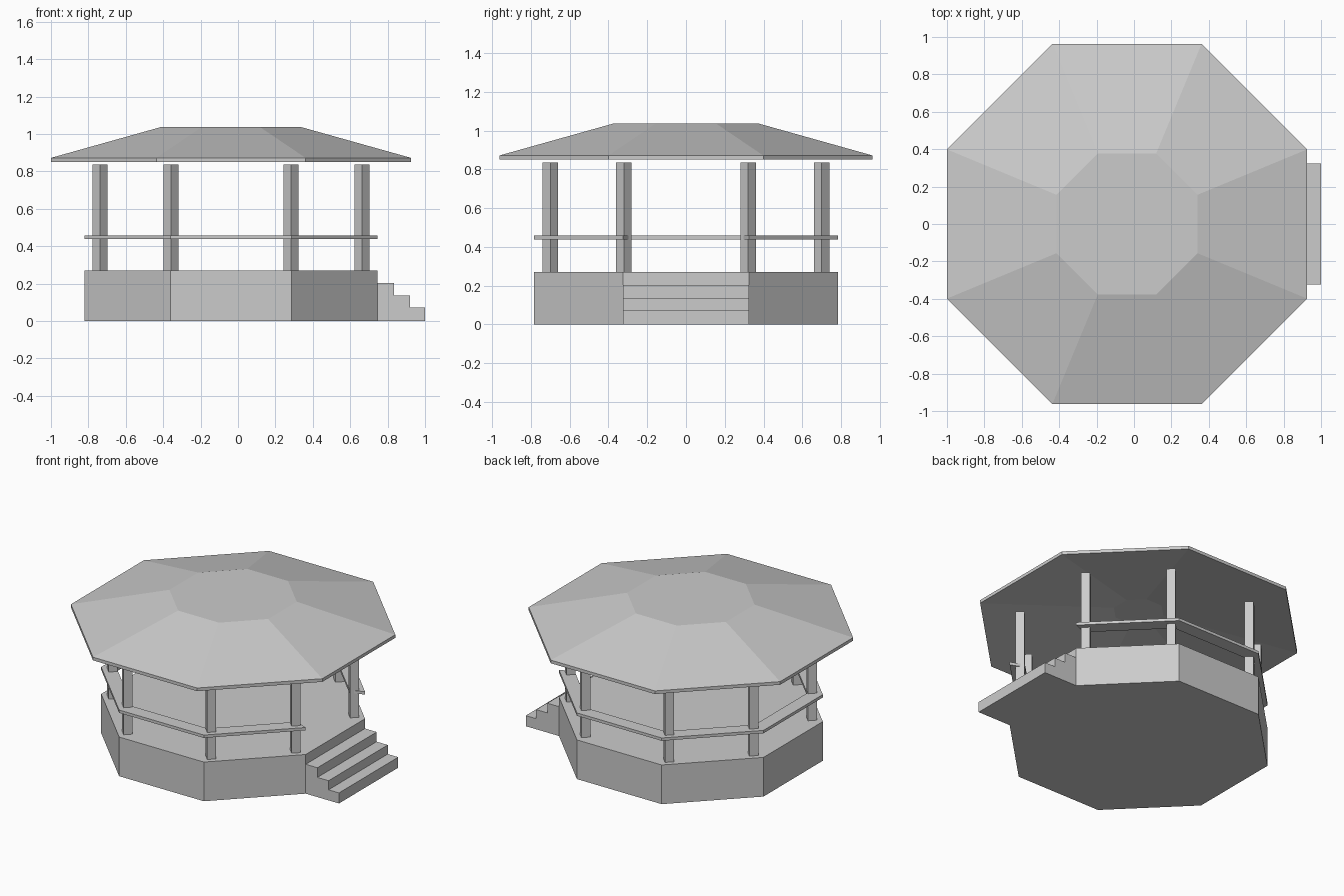
import bpy, bmesh
from math import pi, cos, sin

if "Cube" in bpy.data.objects:
    bpy.data.objects.remove(bpy.data.objects["Cube"])

CX = -0.0375  # centre of the octagonal body


def finish(name, bm):
    bmesh.ops.recalc_face_normals(bm, faces=bm.faces[:])
    me = bpy.data.meshes.new(name)
    bm.to_mesh(me)
    bm.free()
    ob = bpy.data.objects.new(name, me)
    bpy.context.collection.objects.link(ob)
    return ob


def corner(apothem, k):
    a = pi / 8 + k * pi / 4
    r = apothem / cos(pi / 8)
    return CX + r * cos(a), r * sin(a)


def octagon_stack(name, rings):
    """Closed solid from stacked octagons given as (apothem, z)."""
    bm = bmesh.new()
    loops = [[bm.verts.new((*corner(r, k), z)) for k in range(8)] for r, z in rings]
    for lo, hi in zip(loops, loops[1:]):
        for k in range(8):
            n = (k + 1) % 8
            bm.faces.new((lo[k], lo[n], hi[n], hi[k]))
    bm.faces.new(loops[0][::-1])
    bm.faces.new(loops[-1])
    return finish(name, bm)


# Base platform
octagon_stack("platform", [(0.783, 0), (0.783, 0.271)])

# Roof: hollow underside, thin rim, slope, flat top
octagon_stack("roof", [(0.15, 0.97), (0.9625, 0.85), (0.9625, 0.872), (0.3775, 1.036)])

# Handrail around seven sides, open at the steps
bm = bmesh.new()
section = [(0.783, 0.438), (0.783, 0.458), (0.69, 0.458), (0.69, 0.438)]
loops = [[bm.verts.new((*corner(r, k), z)) for r, z in section] for k in range(8)]
for a, b in zip(loops, loops[1:]):
    for i in range(4):
        j = (i + 1) % 4
        bm.faces.new((a[i], a[j], b[j], b[i]))
bm.faces.new(loops[0])
bm.faces.new(loops[-1][::-1])
finish("handrail", bm)

# Eight square posts turned 45 degrees
n = 0
for px, py in ((0.70, 0.32), (0.32, 0.70)):
    for sx in (-1, 1):
        for sy in (-1, 1):
            n += 1
            bpy.ops.mesh.primitive_cylinder_add(
                vertices=4, radius=0.04, depth=0.569,
                location=(CX + sx * px, sy * py, 0.5515))
            bpy.context.object.name = f"post_{n}"

# Steps: stair profile extruded across y
profile = [(0.745, 0), (1.0, 0), (1.0, 0.073), (0.92, 0.073), (0.92, 0.136),
           (0.835, 0.136), (0.835, 0.203), (0.745, 0.203)]
bm = bmesh.new()
face = bm.faces.new([bm.verts.new((x, -0.324, z)) for x, z in profile])
ext = bmesh.ops.extrude_face_region(bm, geom=[face])
moved = [v for v in ext["geom"] if isinstance(v, bmesh.types.BMVert)]
bmesh.ops.translate(bm, verts=moved, vec=(0, 0.648, 0))
if not face.is_valid or len(face.edges[0].link_faces) < 2:
    bm.faces.new([v for v in bm.verts if v not in moved])
finish("steps", bm)
